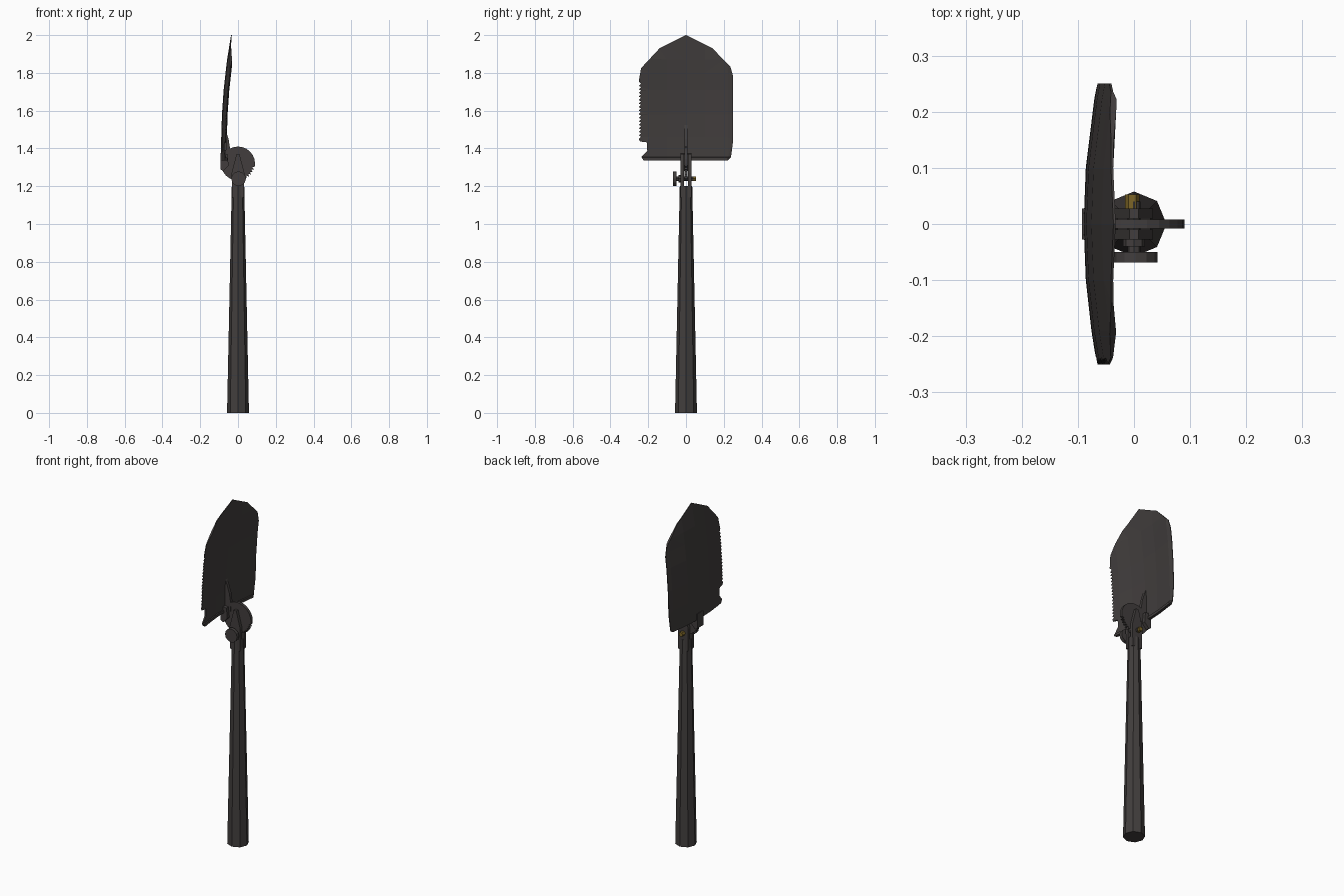
import bpy, bmesh, math
from mathutils import Vector, Matrix

if "Cube" in bpy.data.objects:
    bpy.data.objects.remove(bpy.data.objects["Cube"])


def material(name, rgb):
    m = bpy.data.materials.new(name)
    m.diffuse_color = (*rgb, 1)
    m.use_nodes = True
    m.node_tree.nodes["Principled BSDF"].inputs["Base Color"].default_value = m.diffuse_color
    return m


STEEL = material("dark_steel", (0.054, 0.048, 0.047))
BRASS = material("aged_brass", (0.20, 0.13, 0.02))


def finish(bm, name, mat):
    bmesh.ops.recalc_face_normals(bm, faces=bm.faces)
    me = bpy.data.meshes.new(name)
    bm.to_mesh(me)
    bm.free()
    me.materials.append(mat)
    ob = bpy.data.objects.new(name, me)
    bpy.context.collection.objects.link(ob)
    return ob


def plate(name, profile, y0, y1, mat=STEEL):
    """Flat plate: an (x, z) profile extruded from y0 to y1."""
    bm = bmesh.new()
    face = bm.faces.new([bm.verts.new((x, y0, z)) for x, z in profile])
    ext = bmesh.ops.extrude_face_region(bm, geom=[face], use_keep_orig=True)
    for v in ext["geom"]:
        if isinstance(v, bmesh.types.BMVert):
            v.co.y = y1
    return finish(bm, name, mat)


def ring(r, n, cx, cz):
    return [(cx + r * math.cos(2 * math.pi * i / n),
             cz + r * math.sin(2 * math.pi * i / n)) for i in range(n)]


# Handle: tapered octagonal tube
bm = bmesh.new()
bmesh.ops.create_cone(bm, cap_ends=True, segments=8, radius1=0.058,
                      radius2=0.033, depth=1.2,
                      matrix=Matrix.Translation((0, 0, 0.6)))
handle = finish(bm, "handle", STEEL)

# Fork prongs holding the hinge disc
prong = [(-0.031, 1.14), (0.031, 1.14), (0.034, 1.27),
         (0.008, 1.37), (-0.008, 1.37), (-0.034, 1.27)]
for side, name in ((-1, "fork_prong_front"), (1, "fork_prong_back")):
    plate(name, prong, side * 0.010, side * 0.028)

# Hinge disc with locking teeth on its lower right edge
disc = []
for i in range(72):
    a = math.radians(i * 5)
    r = 0.09 - (0.012 if 295 <= i * 5 <= 350 and i % 2 else 0)
    if i * 5 >= 295 or i % 3 == 0:
        disc.append((r * math.cos(a), 1.32 + r * math.sin(a)))
plate("hinge_disc", disc, -0.008, 0.008)

# Rib joining the disc to the blade, and mounting bracket behind it
plate("blade_rib", [(-0.087, 1.32), (-0.04, 1.32), (-0.042, 1.40), (-0.05, 1.45),
                    (-0.066, 1.50), (-0.082, 1.54)], -0.009, 0.009)
plate("mounting_bracket", [(-0.093, 1.29), (-0.078, 1.28), (-0.05, 1.31),
                           (-0.055, 1.37), (-0.093, 1.375)], -0.028, 0.028)

# Clamp bolt, knob and nut
plate("clamp_bolt", ring(0.012, 8, 0, 1.24), -0.052, 0.04)
plate("clamp_knob", ring(0.039, 12, 0.003, 1.24), -0.069, -0.05)
plate("clamp_collar", ring(0.02, 8, 0, 1.24), -0.04, -0.028)
plate("brass_nut", ring(0.013, 6, -0.003, 1.24), 0.028, 0.053, BRASS)

# Blade outline in (y, z), with saw teeth and a notch on the -y side
outline = [(0, 2.0), (0.14, 1.93), (0.235, 1.833), (0.25, 1.78), (0.25, 1.445),
           (0.238, 1.352), (0.222, 1.337), (-0.225, 1.337), (-0.236, 1.355),
           (-0.205, 1.388), (-0.207, 1.432), (-0.244, 1.437)]
TEETH = 16
for i in range(TEETH):
    z = 1.45 + 0.3 * i / TEETH
    outline += [(-0.25, z), (-0.238, z + 0.012)]
outline += [(-0.25, 1.755), (-0.238, 1.825), (-0.14, 1.93)]

SPINE = [(1.3, -0.090), (1.45, -0.089), (1.58, -0.085), (1.71, -0.076),
         (1.87, -0.058), (2.01, -0.035)]


def spine_x(z):
    for (z0, x0), (z1, x1) in zip(SPINE, SPINE[1:]):
        if z <= z1:
            return x0 + (x1 - x0) * (z - z0) / (z1 - z0)
    return SPINE[-1][1]


def thickness(y, z):
    if z < 1.353 and abs(y) < 0.225:
        return 0.016                                  # bottom lip
    if y > 0.23 or z > 1.92 or y < -0.235:
        return 0.004                                  # sharpened edges
    return 0.011


bm = bmesh.new()
bm.faces.new([bm.verts.new((0, y, z)) for y, z in outline])
cuts = [((0, y, 0), (0, 1, 0)) for y in (-0.19, -0.1, 0, 0.1, 0.222)]
cuts += [((0, 0, z), (0, 0, 1)) for z in (1.352, 1.354, 1.46, 1.58, 1.71, 1.8, 1.87)]
for co, no in cuts:
    bmesh.ops.bisect_plane(bm, geom=bm.verts[:] + bm.edges[:] + bm.faces[:],
                           plane_co=Vector(co), plane_no=Vector(no))
ext = bmesh.ops.extrude_face_region(bm, geom=bm.faces[:], use_keep_orig=True)
front = {g for g in ext["geom"] if isinstance(g, bmesh.types.BMVert)}
for v in bm.verts:                                    # dish and curl the blade
    y, z = v.co.y, v.co.z
    v.co.x = spine_x(z) + 0.024 * (y / 0.25) ** 2
    if v in front:
        v.co.x += thickness(y, z)
bmesh.ops.triangulate(bm, faces=[f for f in bm.faces if len(f.verts) > 4])
blade = finish(bm, "blade", STEEL)
